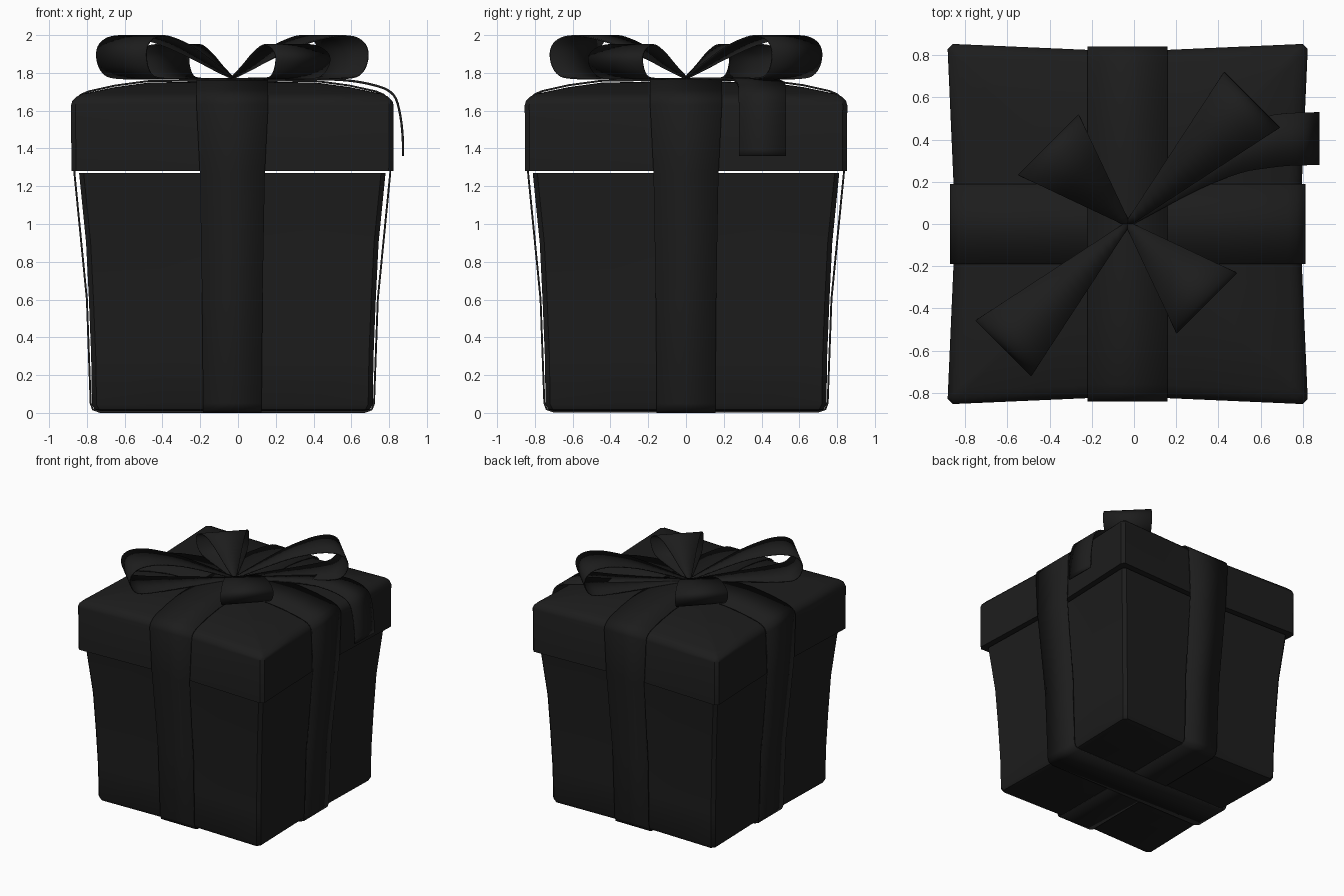
import bpy, bmesh, math
from mathutils import Vector, Matrix

if "Cube" in bpy.data.objects:
    bpy.data.objects.remove(bpy.data.objects["Cube"])

CX = -0.03  # the box sits slightly left because the ribbon tail sticks out right
mat = bpy.data.materials.new("dark")
mat.diffuse_color = (0.012, 0.012, 0.012, 1)
mat.use_nodes = True
mat.node_tree.nodes["Principled BSDF"].inputs["Base Color"].default_value = mat.diffuse_color


def finish(name, bm, thickness=0.0):
    bmesh.ops.remove_doubles(bm, verts=bm.verts, dist=1e-5)
    bmesh.ops.recalc_face_normals(bm, faces=bm.faces)
    me = bpy.data.meshes.new(name)
    bm.to_mesh(me)
    bm.free()
    ob = bpy.data.objects.new(name, me)
    bpy.context.collection.objects.link(ob)
    me.materials.append(mat)
    if thickness:
        mod = ob.modifiers.new("thickness", 'SOLIDIFY')
        mod.thickness = thickness
        mod.offset = 0
    bpy.ops.object.select_all(action='DESELECT')
    bpy.context.view_layer.objects.active = ob
    ob.select_set(True)
    bpy.ops.object.shade_smooth_by_angle(angle=math.radians(35))
    return ob


def pinched_square(h, pinch, chamfer=0.025):
    """Square outline whose sides bend in towards their middle."""
    k = 1 - min(chamfer / h, 0.5)
    pts = []
    for side in range(4):
        rot = Matrix.Rotation(side * math.pi / 2, 2)
        for t in (-k, -0.5, -0.2, 0.2, 0.5, k):
            pts.append(rot @ Vector((t * h, -h + pinch * min(1, (1 - abs(t)) / 0.8))))
    return pts


def lofted_box(name, rings):
    bm = bmesh.new()
    loops = []
    for h, pinch, z in rings:
        loops.append([bm.verts.new((p.x + CX, p.y, z)) for p in pinched_square(h, pinch)])
    n = len(loops[0])
    for a, b in zip(loops, loops[1:]):
        for i in range(n):
            j = (i + 1) % n
            bm.faces.new((a[i], a[j], b[j], b[i]))
    bm.faces.new(loops[0])
    bm.faces.new(loops[-1])
    return finish(name, bm)


def resample(pts, n):
    """Catmull-Rom smoothing of an open path of equal-length tuples."""
    vs = [Vector(p) for p in pts]
    ext = [2 * vs[0] - vs[1]] + vs + [2 * vs[-1] - vs[-2]]
    out = []
    for i in range(len(vs) - 1):
        a, b, c, d = ext[i:i + 4]
        for s in range(n):
            t = s / n
            out.append(0.5 * (2 * b + (c - a) * t + (2 * a - 5 * b + 4 * c - d) * t * t
                              + (3 * b - a - 3 * c + d) * t ** 3))
    return out + [vs[-1]]


def strip(name, path, angle, thickness, offset=(CX, 0, 0), closed=False):
    """Ribbon along path of (along, across, z, half width), turned about z."""
    bm = bmesh.new()
    rot = Matrix.Rotation(angle, 3, 'Z')
    rows = [[bm.verts.new(rot @ Vector((d, c + s * w, z)) + Vector(offset)) for s in (-1, 1)]
            for d, c, z, w in path]
    pairs = list(zip(rows, rows[1:]))
    if closed:
        pairs.append((rows[-1], rows[0]))
    for a, b in pairs:
        bm.faces.new((a[0], a[1], b[1], b[0]))
    return finish(name, bm, thickness)


# box body and lid
lofted_box("box_body", [(0.70, 0.012, 0.01), (0.73, 0.015, 0.018), (0.744, 0.015, 0.045),
                        (0.748, 0.015, 0.3), (0.76, 0.015, 0.6), (0.775, 0.018, 0.9),
                        (0.812, 0.02, 1.27)])
lofted_box("lid", [(0.853, 0.028, 1.28), (0.855, 0.03, 1.63), (0.848, 0.03, 1.652),
                   (0.825, 0.028, 1.675), (0.79, 0.025, 1.69), (0.62, 0.012, 1.725),
                   (0.45, 0.0, 1.748), (0.2, 0.0, 1.754)])

# two ribbons wrapped all the way round
half = [(0.70, 0.005, 0.155), (0.738, 0.018, 0.155), (0.75, 0.05, 0.155), (0.77, 0.6, 0.16),
        (0.836, 1.27, 0.172), (0.838, 1.63, 0.19), (0.828, 1.66, 0.19), (0.80, 1.685, 0.19),
        (0.76, 1.702, 0.19), (0.62, 1.733, 0.19), (0.45, 1.756, 0.19), (0.2, 1.76, 0.19)]
loop = [(d, 0, z, w) for d, z, w in half] + [(-d, 0, z, w) for d, z, w in reversed(half)]
strip("ribbon_side_to_side", loop, 0, 0.01, closed=True)
strip("ribbon_front_to_back", loop, math.pi / 2, 0.01, (CX, 0, 0.002), True)

# bow: two long and two short loops
long_loop = [(0, 1.772), (0.2, 1.86), (0.4, 1.94), (0.55, 1.98), (0.66, 1.996), (0.76, 1.985),
             (0.82, 1.94), (0.828, 1.87), (0.79, 1.80), (0.7, 1.772), (0.4, 1.768), (0, 1.768)]
short_loop = [(0, 1.772), (0.13, 1.835), (0.25, 1.9), (0.37, 1.945), (0.46, 1.94), (0.52, 1.90),
              (0.525, 1.85), (0.49, 1.795), (0.42, 1.772), (0.2, 1.768), (0, 1.768)]
for label, prof, slope, angles in (("long", long_loop, 0.21, (45, 225)),
                                   ("short", short_loop, 0.36, (135, 315))):
    for n, a in enumerate(angles):
        path = [(r, 0, z, 0.012 + slope * max(r, 0))
                for r, z in resample(prof, 4)]
        strip(f"bow_{label}_loop_{n + 1}", path, math.radians(a), 0.008)

# loose ribbon tail hanging over the right edge of the lid
tail = [(0, 0.02, 1.768, 0.02), (0.3, 0.22, 1.769, 0.06), (0.5, 0.34, 1.765, 0.1),
        (0.62, 0.385, 1.755, 0.122), (0.72, 0.40, 1.735, 0.125), (0.79, 0.403, 1.71, 0.125),
        (0.835, 0.404, 1.665, 0.125), (0.86, 0.405, 1.57, 0.125), (0.872, 0.405, 1.46, 0.125),
        (0.874, 0.405, 1.36, 0.125)]
strip("ribbon_tail", resample(tail, 3), 0, 0.012, (0, 0, 0))
